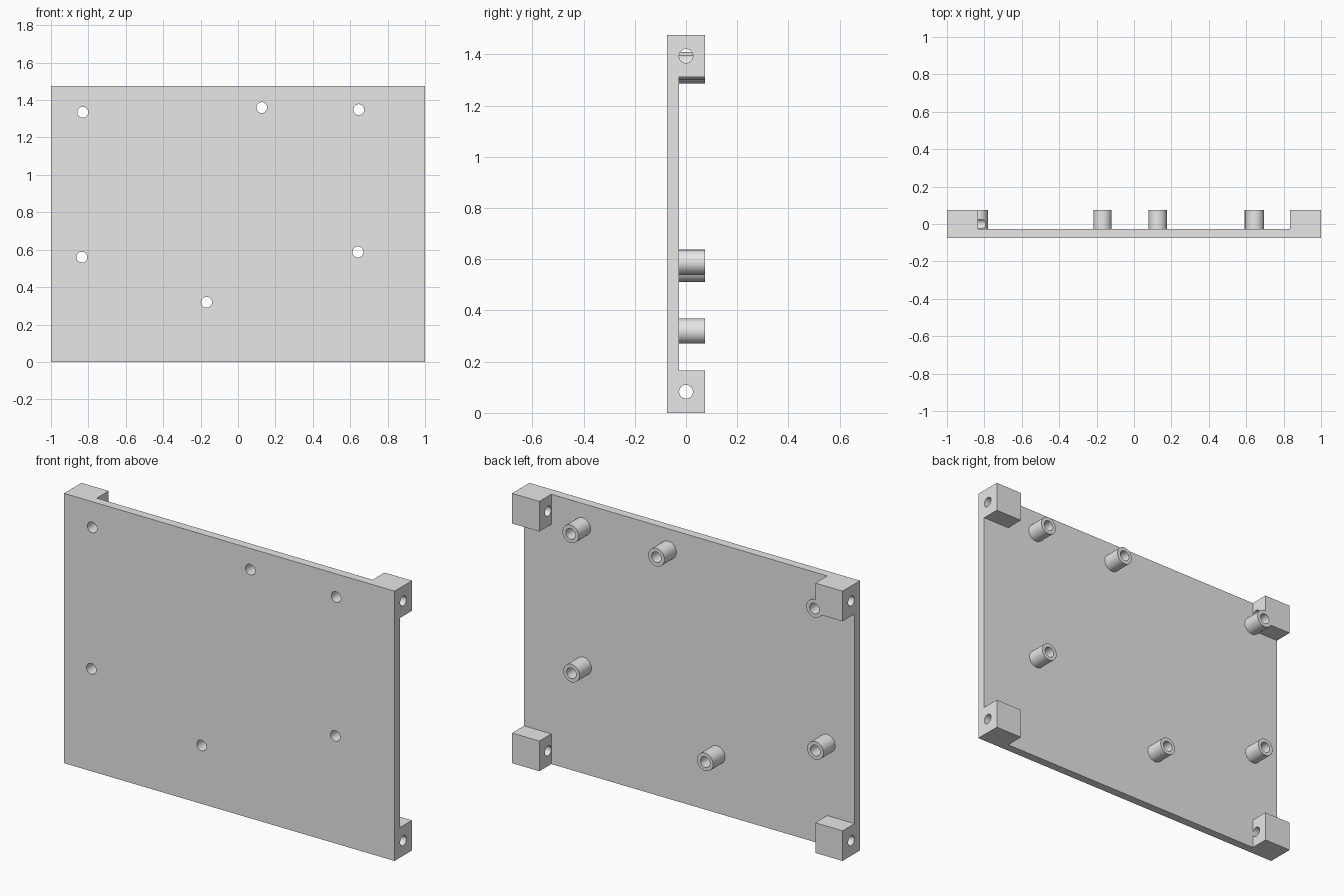
import bpy
from math import pi

cube = bpy.data.objects.get("Cube")
if cube:
    bpy.data.objects.remove(cube, do_unlink=True)

HEIGHT = 1.476
FRONT, INNER, BACK = -0.075, -0.028, 0.075
BLOCK = 0.165
BOSS_R, BORE_R, SIDE_R = 0.049, 0.029, 0.027
BOSSES = [(-0.83, 1.335), (0.127, 1.36), (0.646, 1.349),
          (0.641, 0.588), (-0.835, 0.56), (-0.168, 0.319)]

grey = bpy.data.materials.new("plain grey")
grey.use_nodes = True
colour = (0.8, 0.8, 0.8, 1)
grey.diffuse_color = colour
grey.node_tree.nodes["Principled BSDF"].inputs["Base Color"].default_value = colour


def box(name, x0, x1, y0, y1, z0, z1):
    bpy.ops.mesh.primitive_cube_add(
        size=1, location=((x0 + x1) / 2, (y0 + y1) / 2, (z0 + z1) / 2))
    ob = bpy.context.object
    ob.name = name
    ob.scale = (x1 - x0, y1 - y0, z1 - z0)
    bpy.ops.object.transform_apply(location=True, rotation=True, scale=True)
    ob.data.materials.append(grey)
    return ob


def rod(name, radius, length, centre, rotation):
    bpy.ops.mesh.primitive_cylinder_add(
        vertices=48, radius=radius, depth=length, location=centre, rotation=rotation)
    ob = bpy.context.object
    ob.name = name
    bpy.ops.object.transform_apply(location=True, rotation=True, scale=True)
    ob.data.materials.append(grey)
    return ob


def combine(body, part, operation):
    part.hide_render = True
    mod = body.modifiers.new(operation, 'BOOLEAN')
    mod.operation = operation
    mod.solver = 'EXACT'
    mod.object = part
    bpy.context.view_layer.objects.active = body
    bpy.ops.object.modifier_apply(modifier=mod.name)
    bpy.data.objects.remove(part, do_unlink=True)


# flat panel
panel = box("mounting_panel", -1, 1, FRONT, INNER, 0, HEIGHT)

# corner blocks, full depth
for side in (-1, 1):
    for z in (0, HEIGHT - BLOCK):
        xs = sorted((side, side * (1 - BLOCK)))
        combine(panel, box("corner_block", *xs, FRONT, BACK, z, z + BLOCK), 'UNION')

# round standoffs on the back, rooted inside the panel
root = (FRONT + INNER) / 2
for x, z in BOSSES:
    boss = rod("standoff", BOSS_R, BACK - root, (x, (BACK + root) / 2, z), (pi / 2, 0, 0))
    combine(panel, boss, 'UNION')

# screw bores through standoffs and panel
for x, z in BOSSES:
    combine(panel, rod("bore", BORE_R, 0.4, (x, 0, z), (pi / 2, 0, 0)), 'DIFFERENCE')

# sideways holes through the corner blocks
for side in (-1, 1):
    for z in (BLOCK / 2, HEIGHT - BLOCK / 2):
        hole = rod("side_hole", SIDE_R, 0.3, (side * 0.91, 0, z), (0, pi / 2, 0))
        combine(panel, hole, 'DIFFERENCE')

# smooth round walls, crisp edges
bpy.ops.object.select_all(action='DESELECT')
panel.select_set(True)
bpy.context.view_layer.objects.active = panel
bpy.ops.object.shade_smooth_by_angle(angle=pi / 6)
